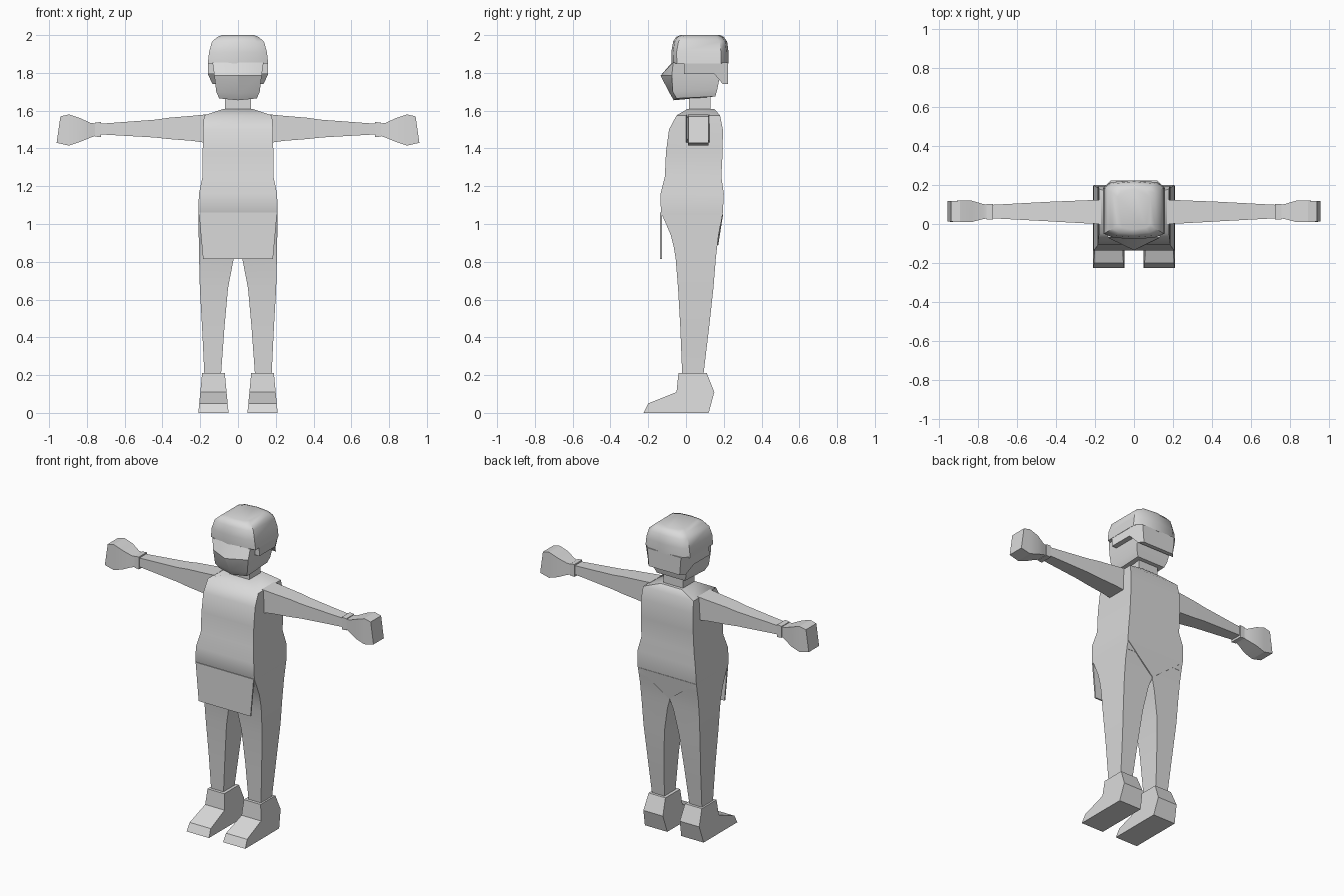
import bpy, bmesh, math

grey = bpy.data.materials.new("plain grey")
grey.diffuse_color = (0.7, 0.7, 0.7, 1)


def finish(name, bm, angle=30):
    bmesh.ops.recalc_face_normals(bm, faces=bm.faces)
    mesh = bpy.data.meshes.new(name)
    bm.to_mesh(mesh)
    bm.free()
    mesh.materials.append(grey)
    ob = bpy.data.objects.new(name, mesh)
    bpy.context.collection.objects.link(ob)
    bpy.ops.object.select_all(action='DESELECT')
    ob.select_set(True)
    bpy.context.view_layer.objects.active = ob
    bpy.ops.object.shade_smooth_by_angle(angle=math.radians(angle))
    return ob


def loft(name, rings, angle=30):
    """Skin a list of equal-length rings and cap both ends."""
    bm = bmesh.new()
    vs = [[bm.verts.new(p) for p in r] for r in rings]
    n = len(vs[0])
    for a, b in zip(vs, vs[1:]):
        for i in range(n):
            j = (i + 1) % n
            bm.faces.new((a[i], a[j], b[j], b[i]))
    bm.faces.new(vs[0])
    bm.faces.new(vs[-1])
    return finish(name, bm, angle)


def rect(z, x0, x1, y0, y1):
    return [(x0, y0, z), (x1, y0, z), (x1, y1, z), (x0, y1, z)]


def cross(x, z0, z1, y0, y1):
    return [(x, y0, z0), (x, y1, z0), (x, y1, z1), (x, y0, z1)]


def flip(rings, s):
    return [[(s * x, y, z) for x, y, z in r] for r in rings]


def profile(name, pts, angle=30):
    """Side profile (y, z, half width) spanned across x."""
    return loft(name, [[(s * w, y, z) for y, z, w in pts] for s in (-1, 1)], angle)


# Torso: z, half width, front y, back y
torso = [(1.00, .205, -.105, .185), (1.06, .21, -.133, .195), (1.16, .207, -.135, .2),
         (1.25, .188, -.112, .187), (1.38, .187, -.106, .194), (1.50, .185, -.09, .195),
         (1.575, .18, -.05, .18), (1.61, .075, .01, .15)]
loft("torso", [rect(z, -w, w, f, b) for z, w, f, b in torso], 35)

# Pointed lower edge at the back of the torso
loft("back_flap", [[(-.205, y, 1.05), (.205, y, 1.05), (0, y - .025, .89)] for y in (.196, .14)])

# Hanging front panel
loft("front_panel", [rect(.815, -.185, .185, -.137, -.128),
                     rect(1.06, -.207, .207, -.137, -.128)])

# Neck
loft("neck", [rect(1.58, -.07, .07, .015, .13), rect(1.72, -.07, .07, .015, .13)])

# Face and jaw: z, half width, front side y, front centre y, back y
jaw = [(1.655, .10, -.05, -.065, .155), (1.69, .115, -.07, -.085, .165),
       (1.785, .125, -.075, -.135, .18), (1.855, .135, -.068, -.075, .18)]
loft("face", [[(-w, b, z + .02 * (z < 1.7)), (-w, f, z + .01 * (z < 1.7)), (0, c, z),
               (w, f, z + .01 * (z < 1.7)), (w, b, z + .02 * (z < 1.7))]
              for z, w, f, c, b in jaw])

# Helmet crown: z, half width, front y, back y, bowed at front and back
crown = [(1.85, .16, -.068, .215), (1.91, .153, -.07, .215), (1.965, .138, -.06, .208),
         (1.99, .11, -.045, .19), (2.0, .085, -.02, .17)]
loft("helmet_crown", [[(-w, f + .02, z), (-w * .7, f, z), (0, f - .008, z), (w * .7, f, z),
                       (w, f + .02, z), (w, b - .03, z), (w * .75, b, z), (0, b + .01, z),
                       (-w * .75, b, z), (-w, b - .03, z)] for z, w, f, b in crown], 40)

# Helmet sides and nape
profile("helmet_sides", [(-.01, 1.855, .158), (-.01, 1.795, .16), (.15, 1.795, .16),
                         (.195, 1.74, .135), (.222, 1.74, .11), (.223, 1.855, .12),
                         (.185, 1.855, .158)])

for s, side in ((-1, "right"), (1, "left")):
    # Arm: x, low z, high z, front y, back y
    arm = [(.17, 1.43, 1.58, 0, .125), (.24, 1.44, 1.573, .003, .122),
           (.37, 1.45, 1.562, .01, .117), (.44, 1.458, 1.552, .014, .114),
           (.74, 1.475, 1.53, .03, .098)]
    loft(side + "_arm", flip([cross(*a) for a in arm], s))
    # Cuff
    loft(side + "_cuff", flip([cross(.725, 1.46, 1.54, .024, .104),
                               cross(.757, 1.463, 1.537, .024, .104)], s))
    # Hand
    hand = [(.75, 1.468, 1.532, .03, .098), (.78, 1.458, 1.535, .024, .104),
            (.835, 1.435, 1.56, .01, .12), (.895, 1.415, 1.58, .01, .12)]
    tip = [(.96, .012, 1.43), (.96, .118, 1.43), (.94, .118, 1.57), (.94, .012, 1.57)]
    loft(side + "_hand", flip([cross(*h) for h in hand] + [tip], s))
    # Leg: z, inner x, outer x, front y, back y
    leg = [(.20, .09, .178, -.02, .092), (.45, .072, .19, -.03, .122),
           (.66, .053, .202, -.042, .145), (.82, .022, .206, -.055, .158),
           (.88, .002, .207, -.065, .165), (.94, 0, .208, -.08, .172),
           (1.05, 0, .209, -.127, .193)]
    loft(side + "_leg", flip([rect(*g) for g in leg], s))
    # Shoe: side profile (y, z) with width growing toward the sole
    shoe = [(-.04, .21), (.11, .21), (.15, .11), (.12, 0), (-.225, 0), (-.2, .05), (-.05, .11)]
    inner = [(.07 - .02 * (1 - z / .21), y, z) for y, z in shoe]
    outer = [(.19 + .02 * (1 - z / .21), y, z) for y, z in shoe]
    loft(side + "_shoe", flip([inner, outer], s))
